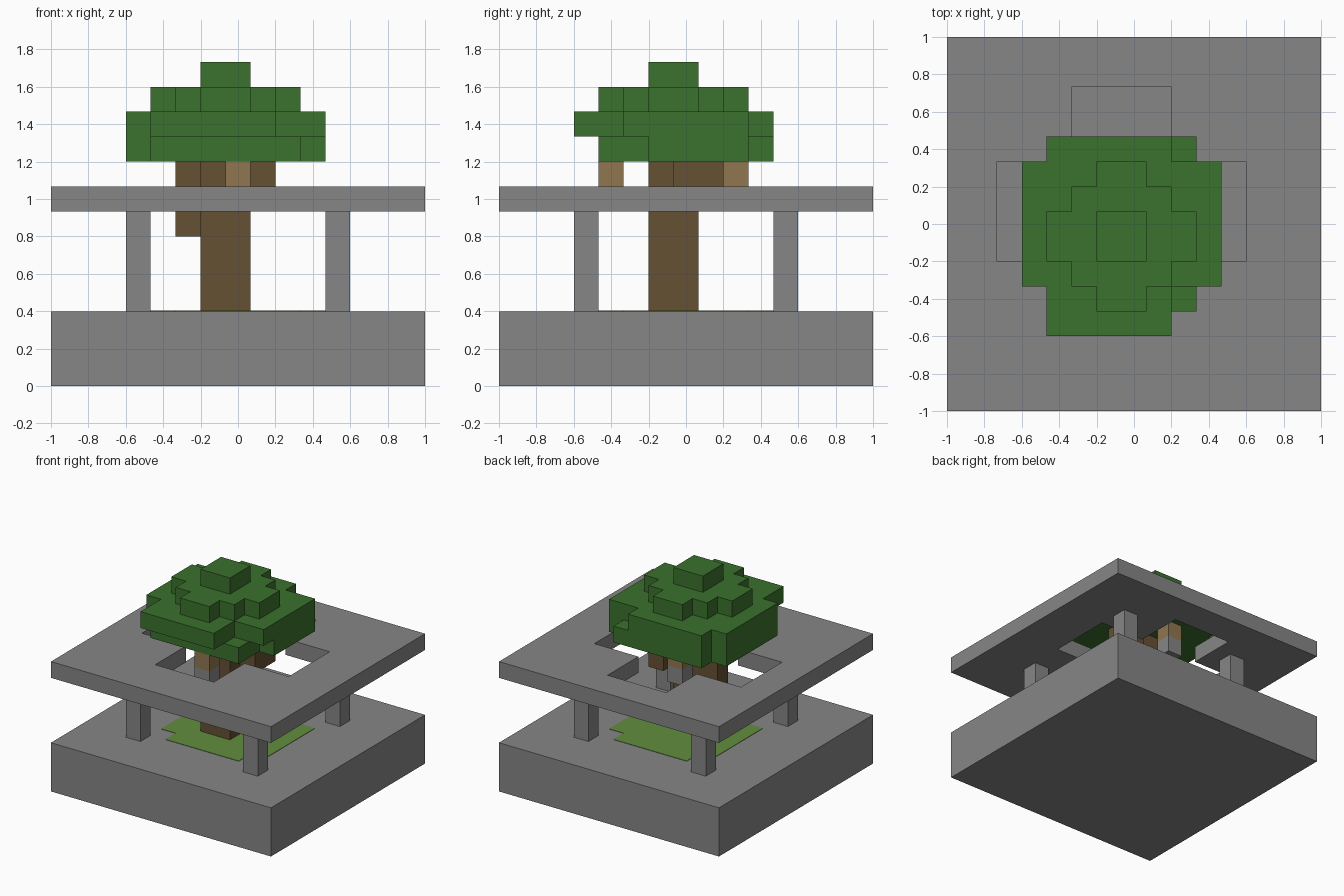
import bpy, bmesh, math
from itertools import product

if "Cube" in bpy.data.objects:
    bpy.data.objects.remove(bpy.data.objects["Cube"], do_unlink=True)

N = 15            # cells along the longest side
U = 2 / N         # size of one cell


def material(name, rgb):
    m = bpy.data.materials.new(name)
    m.use_nodes = True
    m.diffuse_color = (*rgb, 1)
    m.node_tree.nodes["Principled BSDF"].inputs["Base Color"].default_value = (*rgb, 1)
    return m


stone = material("grey stone", (0.24, 0.24, 0.24))
leaf = material("leaf green", (0.043, 0.165, 0.026))
bark = material("dark bark", (0.132, 0.082, 0.033))
wood = material("light wood", (0.28, 0.185, 0.08))
grass = material("grass green", (0.12, 0.27, 0.05))


def box(i, j, k):
    """Cells in the given inclusive index ranges."""
    return set(product(*(range(a, b + 1) for a, b in (i, j, k))))


def build(name, cells, mat, z0=0.0, height=U):
    """Make one clean shell around a set of grid cells."""
    bm = bmesh.new()
    for cell in cells:
        for axis, side in product(range(3), (0, 1)):
            near = list(cell)
            near[axis] += 2 * side - 1
            if tuple(near) in cells:
                continue
            corners = []
            for a, b in ((0, 0), (1, 0), (1, 1), (0, 1)):
                p = list(cell)
                p[axis] += side
                p[(axis + 1) % 3] += a
                p[(axis + 2) % 3] += b
                corners.append(bm.verts.new((p[0] * U - 1, p[1] * U - 1, z0 + p[2] * height)))
            bm.faces.new(corners if side else corners[::-1])
    bmesh.ops.remove_doubles(bm, verts=bm.verts, dist=0.0005)
    bmesh.ops.dissolve_limit(bm, angle_limit=math.radians(1), verts=bm.verts, edges=bm.edges)
    mesh = bpy.data.meshes.new(name)
    bm.to_mesh(mesh)
    bm.free()
    mesh.materials.append(mat)
    obj = bpy.data.objects.new(name, mesh)
    bpy.context.collection.objects.link(obj)
    return obj


full = (0, N - 1)

# Stone base with a rounded patch of grass lying on it
build("base", box(full, full, (0, 2)), stone)
patch = box((4, 10), (5, 9), (0, 0)) | box((5, 9), (4, 10), (0, 0))
build("grass_patch", patch, grass, z0=0.4, height=0.003)

# Four pillars
for (side, i), (end, j) in product((("right", 3), ("left", 11)), (("front", 3), ("back", 11))):
    build(f"{end}_{side}_pillar", box((i, i), (j, j), (3, 6)), stone)

# Upper slab with a cross-shaped opening
opening = box((2, 11), (6, 9), (7, 7)) | box((5, 8), (3, 12), (7, 7))
build("upper_slab", box(full, full, (7, 7)) - opening, stone)

# Trunk with its two side branches
trunk = box((6, 7), (6, 7), (3, 8))
trunk |= box((5, 5), (7, 7), (6, 8)) | box((8, 8), (7, 8), (7, 8))
build("trunk", trunk, bark)

# Light wooden blocks, each on a stone block
for end, i, j in (("front", 7, 4), ("back", 6, 9)):
    build(f"{end}_wood_block", box((i, i), (j, j), (8, 8)), wood)
    build(f"{end}_stone_block", box((i, i), (j, j), (7, 7)), stone)

# Tree crown, from the bottom layer to the top
crown = box((3, 9), (5, 9), (9, 9)) | box((10, 10), (6, 9), (9, 9)) | box((4, 9), (4, 10), (9, 9))
crown |= box((3, 10), (5, 9), (10, 10)) | box((4, 8), (3, 10), (10, 10))
for r in range(3):
    crown |= box((4 + r, 9 - r), (6 - r, 7 + r), (11, 11))
crown |= box((6, 7), (6, 7), (12, 12))
build("crown", crown, leaf)
